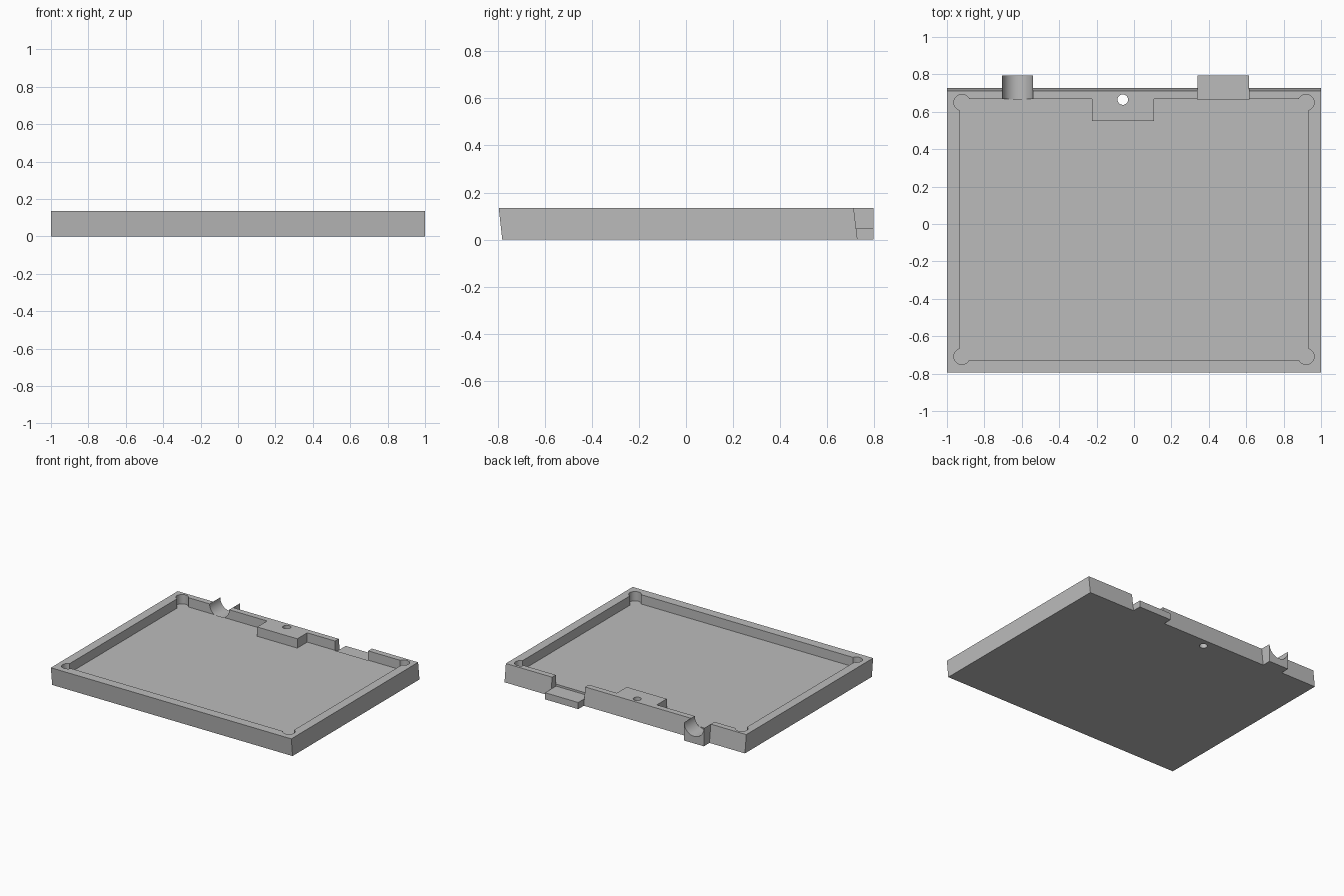
import bpy
from math import acos, asin, cos, pi, sin

if "Cube" in bpy.data.objects:
    bpy.data.objects.remove(bpy.data.objects["Cube"])

HEIGHT, FLOOR, SILL = 0.135, 0.065, 0.05
ABOVE = 0.3

grey = bpy.data.materials.new("plain grey")
grey.use_nodes = True
grey.diffuse_color = (0.5, 0.5, 0.5, 1)
grey.node_tree.nodes["Principled BSDF"].inputs["Base Color"].default_value = (0.5, 0.5, 0.5, 1)


def prism(name, outline, offset):
    """Solid swept from a 3D outline along an offset vector."""
    n = len(outline)
    far = [tuple(a + b for a, b in zip(p, offset)) for p in outline]
    faces = [tuple(range(n))[::-1], tuple(range(n, 2 * n))]
    faces += [(i, (i + 1) % n, (i + 1) % n + n, i + n) for i in range(n)]
    mesh = bpy.data.meshes.new(name)
    mesh.from_pydata(list(outline) + far, [], faces)
    mesh.materials.append(grey)
    obj = bpy.data.objects.new(name, mesh)
    bpy.context.collection.objects.link(obj)
    # Consistent outward normals
    import bmesh
    bm = bmesh.new()
    bm.from_mesh(mesh)
    bmesh.ops.recalc_face_normals(bm, faces=bm.faces)
    bm.to_mesh(mesh)
    bm.free()
    return obj


def box(name, x0, x1, y0, y1, z0, z1):
    return prism(name, [(x0, y0, z0), (x1, y0, z0), (x1, y1, z0), (x0, y1, z0)], (0, 0, z1 - z0))


def circle(cx, cy, r, n):
    return [(cx + r * cos(2 * pi * i / n), cy + r * sin(2 * pi * i / n)) for i in range(n)]


def combine(target, other, operation):
    other.hide_render = True
    mod = target.modifiers.new("combine", "BOOLEAN")
    mod.operation, mod.solver, mod.object = operation, "EXACT", other
    graph = bpy.context.evaluated_depsgraph_get()
    mesh = bpy.data.meshes.new_from_object(target.evaluated_get(graph))
    target.modifiers.clear()
    target.data = mesh
    bpy.data.objects.remove(other)


# Slanted slab
tray = prism("tray", [(-1, -0.78, 0), (-1, 0.728, 0), (-1, 0.712, HEIGHT), (-1, -0.795, HEIGHT)], (2, 0, 0))

# Blocks sticking out of the back wall
combine(tray, box("port_block", 0.34, 0.615, 0.69, 0.795, 0, SILL), "UNION")
combine(tray, box("cable_block", -0.705, -0.54, 0.69, 0.795, 0, HEIGHT), "UNION")


# Cavity with rounded corner reliefs, leaving a boss at the back
def corner(sx, sy, cy):
    r, dx, dy = 0.043, 0.013, 0.018
    a0, a1 = -acos(dx / r), pi - asin(dy / r)
    arc = [a0 + (a1 - a0) * i / 20 for i in range(21)]
    pts = [(sx * (0.92 + r * cos(a)), cy + sy * r * sin(a), FLOOR) for a in arc]
    return pts if sx == sy else pts[::-1]


boss = [(0.108, 0.668), (0.108, 0.55), (-0.225, 0.55), (-0.225, 0.668)]
outline = corner(1, 1, 0.65) + [(x, y, FLOOR) for x, y in boss]
outline += corner(-1, 1, 0.65) + corner(-1, -1, -0.708) + corner(1, -1, -0.708)
combine(tray, prism("cavity", outline, (0, 0, ABOVE)), "DIFFERENCE")

# Port notch, cable groove and screw hole
combine(tray, box("port_notch", 0.34, 0.615, 0.665, 0.9, SILL, ABOVE), "DIFFERENCE")
groove = [(x, 0.665, z) for x, z in circle(-0.6225, HEIGHT, 0.0817, 64)]
combine(tray, prism("groove", groove, (0, 0.3, 0)), "DIFFERENCE")
hole = [(x, y, -0.1) for x, y in circle(-0.06, 0.665, 0.028, 40)]
combine(tray, prism("hole", hole, (0, 0, 0.5)), "DIFFERENCE")

bpy.ops.object.select_all(action="DESELECT")
tray.select_set(True)
bpy.context.view_layer.objects.active = tray
bpy.ops.object.shade_smooth_by_angle(angle=0.5)
